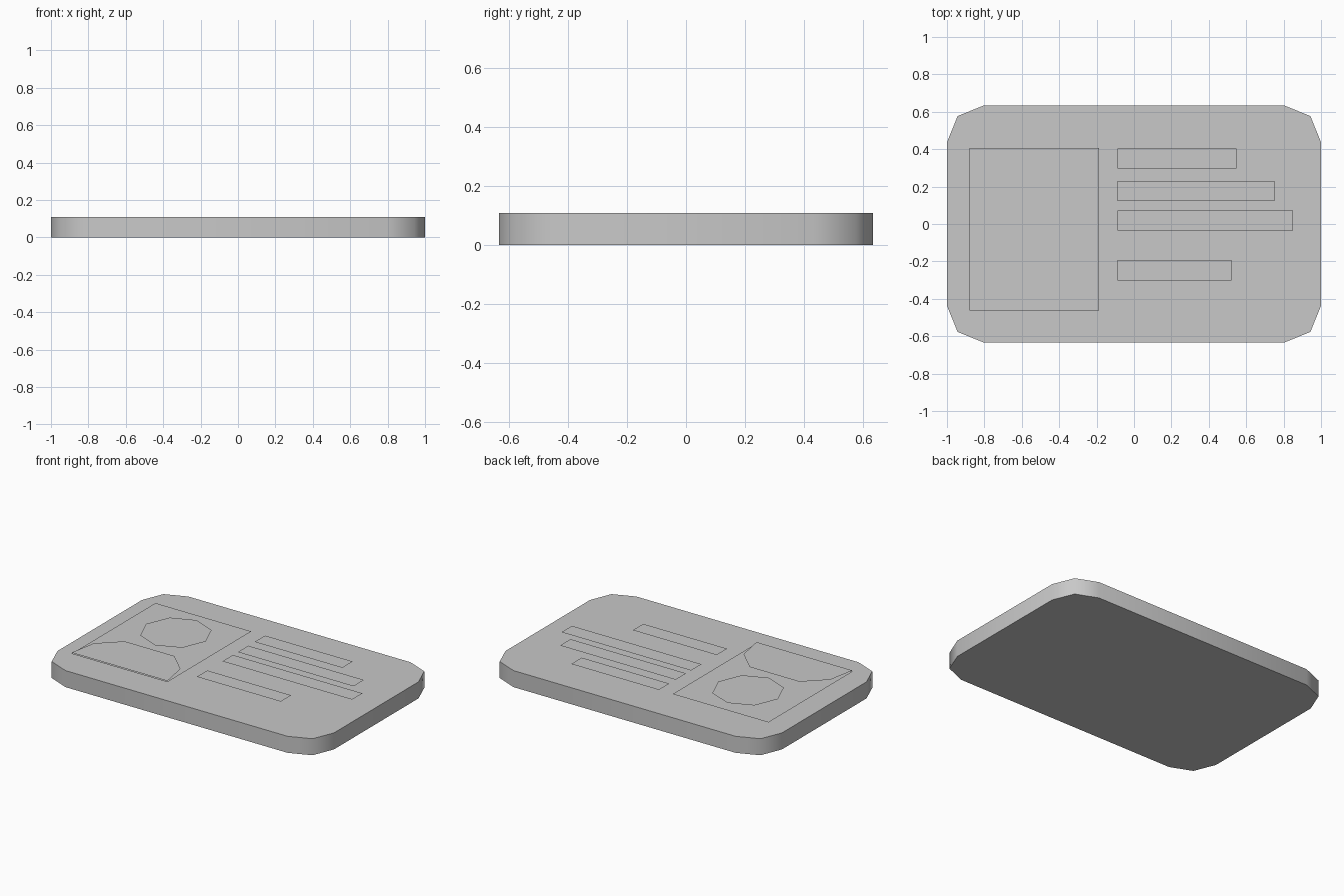
import bpy, bmesh
from math import sin, cos, pi, radians

default = bpy.data.objects.get("Cube")
if default:
    bpy.data.objects.remove(default, do_unlink=True)

GREY = (0.58, 0.58, 0.58, 1.0)
grey = bpy.data.materials.new("plain grey")
grey.use_nodes = True
grey.diffuse_color = GREY
grey.node_tree.nodes["Principled BSDF"].inputs["Base Color"].default_value = GREY

BODY_TOP = 0.108
PANEL_Z = 0.132
PORTRAIT_Z = 0.14


def shape(name, outline, z, height=0):
    """Make a flat face from a counter-clockwise outline, or a solid if it has height."""
    bm = bmesh.new()
    face = bm.faces.new([bm.verts.new((x, y, z)) for x, y in outline])
    if height:
        extruded = bmesh.ops.extrude_face_region(bm, geom=[face], use_keep_orig=True)
        for v in extruded["geom"]:
            if isinstance(v, bmesh.types.BMVert):
                v.co.z += height
        bmesh.ops.recalc_face_normals(bm, faces=bm.faces)
    mesh = bpy.data.meshes.new(name)
    bm.to_mesh(mesh)
    bm.free()
    mesh.materials.append(grey)
    obj = bpy.data.objects.new(name, mesh)
    bpy.context.collection.objects.link(obj)
    return obj


def rectangle(x0, x1, y0, y1):
    return [(x0, y0), (x1, y0), (x1, y1), (x0, y1)]


# Card body: one rounded corner mirrored into all four
corner = [(1.0, 0.437), (0.943, 0.577), (0.803, 0.634)]
right_half = [(x, -y) for x, y in reversed(corner)] + corner
outline = right_half + [(-x, -y) for x, y in right_half]
body = shape("card_body", outline, 0, BODY_TOP)

# Smooth the rounded corners, keep the rims sharp
bpy.ops.object.select_all(action='DESELECT')
body.select_set(True)
bpy.context.view_layer.objects.active = body
bpy.ops.object.shade_smooth_by_angle(angle=radians(60))

# Portrait panel, a sheet held just above the body
shape("portrait_panel", rectangle(-0.88, -0.187, -0.463, 0.405), PANEL_Z)

# Head and shoulders, sheets above the panel
cx, cy, radius = -0.533, 0.12, 0.215
head = [(cx + radius * cos(i * pi / 4), cy + radius * sin(i * pi / 4)) for i in range(8)]
shape("portrait_head", head, PORTRAIT_Z)

side = [(0.347, -0.463), (0.313, -0.28), (0.18, -0.153)]
bust = [(cx + x, y) for x, y in side] + [(cx - x, y) for x, y in reversed(side)]
shape("portrait_shoulders", bust, PORTRAIT_Z)

# Blank text bars
for i, (end, y) in enumerate([(0.547, 0.35), (0.75, 0.176), (0.85, 0.018), (0.52, -0.247)]):
    shape(f"text_bar_{i + 1}", rectangle(-0.087, end, y - 0.054, y + 0.054), PANEL_Z)
